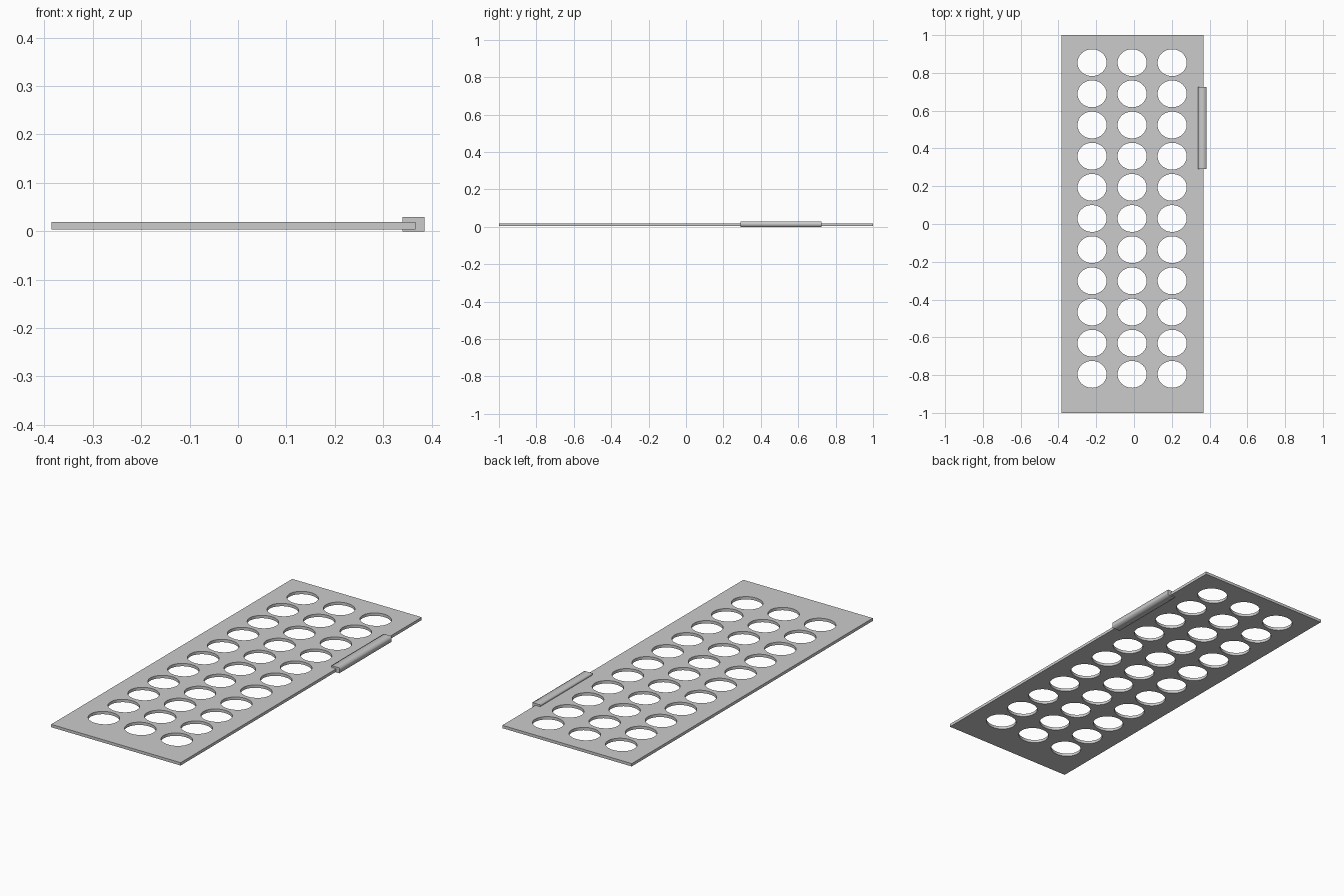
import bpy
import bmesh
from math import cos, sin, tau, radians

cube = bpy.data.objects.get("Cube")
if cube:
    bpy.data.objects.remove(cube, do_unlink=True)

grey = bpy.data.materials.new("light grey")
grey.use_nodes = True
GREY = (0.6, 0.6, 0.6, 1)
grey.diffuse_color = GREY
grey.node_tree.nodes["Principled BSDF"].inputs["Base Color"].default_value = GREY


def extruded(name, outlines, depth):
    """Fill closed outlines (inner ones become holes), extrude along local z, return a mesh object."""
    curve = bpy.data.curves.new(name, "CURVE")
    curve.dimensions = "2D"
    curve.fill_mode = "BOTH"
    curve.extrude = depth / 2
    for outline in outlines:
        spline = curve.splines.new("POLY")
        spline.points.add(len(outline) - 1)
        for point, (x, y) in zip(spline.points, outline):
            point.co = (x, y, 0, 1)
        spline.use_cyclic_u = True
    obj = bpy.data.objects.new(name, curve)
    bpy.context.collection.objects.link(obj)
    bpy.ops.object.select_all(action="DESELECT")
    obj.select_set(True)
    bpy.context.view_layer.objects.active = obj
    bpy.ops.object.convert(target="MESH")
    obj = bpy.context.object
    bm = bmesh.new()
    bm.from_mesh(obj.data)
    bmesh.ops.remove_doubles(bm, verts=bm.verts, dist=0.0001)
    bmesh.ops.recalc_face_normals(bm, faces=bm.faces)
    bm.to_mesh(obj.data)
    bm.free()
    obj.data.materials.clear()
    obj.data.materials.append(grey)
    return obj


def ellipse(cx, cy, rx, ry, sides=48):
    return [(cx + rx * cos(tau * i / sides), cy + ry * sin(tau * i / sides)) for i in range(sides)]


# Flat plate pierced by three columns of slightly oval holes
LEFT, RIGHT = -0.385, 0.367
BOTTOM, TOP = 0.004, 0.019
plate_outline = [(LEFT, -1), (RIGHT, -1), (RIGHT, 1), (LEFT, 1)]
holes = [ellipse(-0.01 + 0.212 * col, 0.854 - 0.165 * row, 0.077, 0.071)
         for col in (-1, 0, 1) for row in range(11)]
plate = extruded("perforated_plate", [plate_outline] + holes, TOP - BOTTOM)
plate.location.z = (TOP + BOTTOM) / 2
bpy.ops.object.shade_smooth_by_angle(angle=radians(30))

# C-shaped clip gripping the plate's long edge
INNER, OUTER, CLIP_TOP = 0.34, 0.385, 0.029
clip_profile = [(INNER, 0), (OUTER, 0), (OUTER, CLIP_TOP), (INNER, CLIP_TOP),
                (INNER, TOP), (RIGHT, TOP), (RIGHT, BOTTOM), (INNER, BOTTOM)]
clip = extruded("edge_clip", [clip_profile], 0.435)
clip.rotation_euler.x = radians(90)
clip.location.y = 0.508
